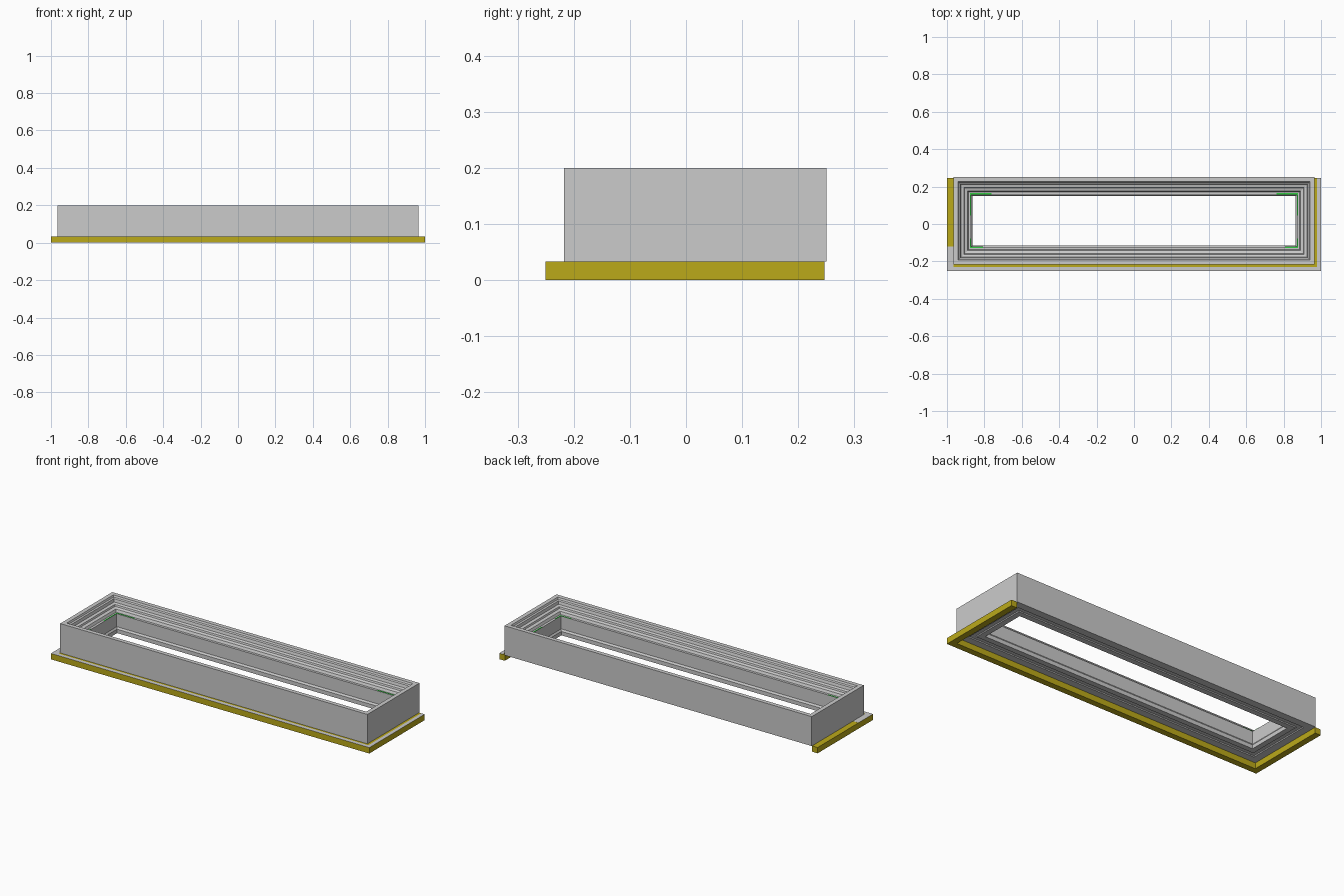
import bpy, bmesh

if "Cube" in bpy.data.objects:
    bpy.data.objects.remove(bpy.data.objects["Cube"])

X0, Y0, Y1 = 0.965, -0.217, 0.25   # outer footprint of the frame


def material(name, color):
    m = bpy.data.materials.new(name)
    m.diffuse_color = color
    m.use_nodes = True
    m.node_tree.nodes["Principled BSDF"].inputs["Base Color"].default_value = m.diffuse_color
    return m


yellow = material("yellow", (0.5, 0.4, 0.01, 1))
green = material("green", (0.03, 0.6, 0.05, 1))


def finish(name, bm, mat=None):
    bmesh.ops.recalc_face_normals(bm, faces=bm.faces)
    me = bpy.data.meshes.new(name)
    bm.to_mesh(me)
    bm.free()
    ob = bpy.data.objects.new(name, me)
    bpy.context.collection.objects.link(ob)
    if mat:
        me.materials.append(mat)
    return ob


def rect_sweep(name, profile):
    """Sweep a closed (inset, z) profile around the rectangular footprint."""
    bm = bmesh.new()
    rings = []
    for d, z in profile:
        x, a, b = X0 - d, Y0 + d, Y1 - d
        rings.append([bm.verts.new(p) for p in
                      ((-x, a, z), (x, a, z), (x, b, z), (-x, b, z))])
    for i, r in enumerate(rings):
        s = rings[(i + 1) % len(rings)]
        for j in range(4):
            k = (j + 1) % 4
            bm.faces.new((r[j], r[k], s[k], s[j]))
    return finish(name, bm)


def extruded(name, outline, z0, z1, mat=None):
    """Extrude a flat outline between two heights."""
    bm = bmesh.new()
    f = bm.faces.new([bm.verts.new((x, y, z0)) for x, y in outline])
    g = bmesh.ops.extrude_face_region(bm, geom=[f])["geom"]
    for v in g:
        if isinstance(v, bmesh.types.BMVert):
            v.co.z = z1
    return finish(name, bm, mat)


# Main frame: plain outer walls, stepped and sloped inner walls
rect_sweep("frame", [
    (0, 0.033), (0, 0.2), (0.024, 0.2), (0.028, 0.19), (0.036, 0.186),
    (0.040, 0.170), (0.055, 0.166), (0.058, 0.157), (0.074, 0.152),
    (0.080, 0.138), (0.094, 0.138), (0.094, 0.065), (0.101, 0.055),
    (0.101, 0.033), (0.070, 0.033), (0.067, 0.038), (0.045, 0.038),
    (0.042, 0.033)])

# Yellow trim along the front and both ends
W = 0.035
extruded("base_trim", [
    (-1, 0.247), (-1, -0.25), (1, -0.25), (1, 0.247),
    (1 - W, 0.247), (1 - W, -0.25 + W), (-1 + W, -0.25 + W), (-1 + W, 0.247)],
    0, 0.033, yellow)

# Grey cap over the outer edge of the trim
C = 0.021
extruded("trim_cap", [
    (-1, -0.12), (-1, -0.25), (1, -0.25), (1, 0.247),
    (1 - C, 0.247), (1 - C, -0.25 + C), (-1 + W, -0.25 + C), (-1 + W, -0.12)],
    0.033, 0.0335)

# Green corner strips on the inner ledge
T = 0.006
for side, sx in (("left", -1), ("right", 1)):
    for end, d, sy, lx, ly in (("back", Y1 - 0.085, -1, 0.115, 0.12),
                               ("front", Y0 + 0.09, 1, 0.07, 0.05)):
        x = X0 - 0.088
        pts = [(0, 0), (lx, 0), (lx, T), (T, T), (T, ly), (0, ly)]
        extruded(f"corner_strip_{end}_{side}",
                 [(sx * (x - u), d + sy * v) for u, v in pts],
                 0.138, 0.1395, green)
